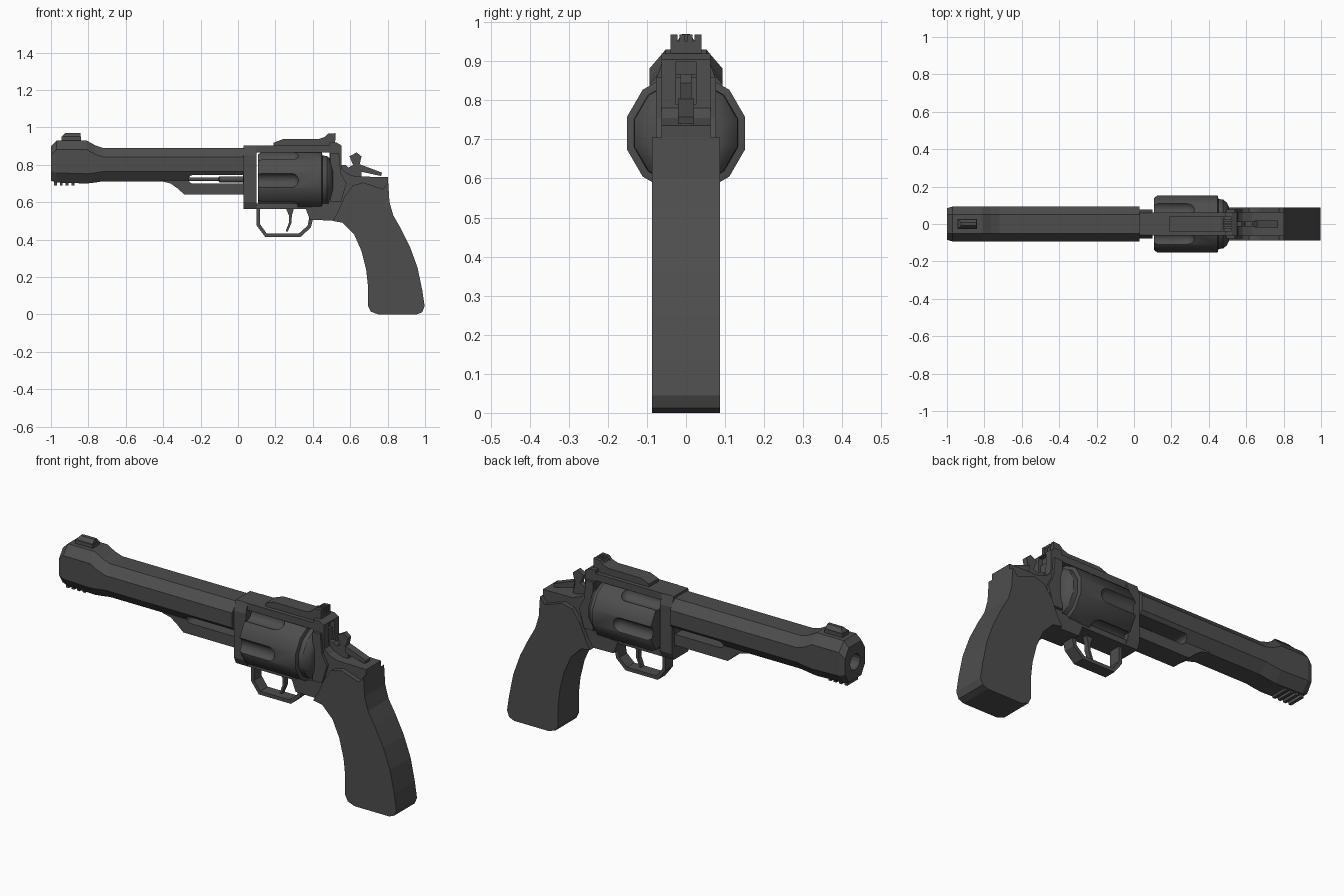
import bpy, bmesh, math

steel = bpy.data.materials.new("dark_steel")
steel.diffuse_color = (0.075, 0.075, 0.075, 1)


def finish(name, bm, smooth=None):
    bmesh.ops.recalc_face_normals(bm, faces=bm.faces)
    me = bpy.data.meshes.new(name)
    bm.to_mesh(me)
    bm.free()
    me.materials.append(steel)
    ob = bpy.data.objects.new(name, me)
    bpy.context.collection.objects.link(ob)
    if smooth:
        bpy.ops.object.select_all(action='DESELECT')
        ob.select_set(True)
        bpy.context.view_layer.objects.active = ob
        bpy.ops.object.shade_smooth_by_angle(angle=math.radians(smooth))
    return ob


def loft(name, rings, smooth=None):
    """Skin a list of matching closed rings and cap both ends."""
    bm = bmesh.new()
    rows = [[bm.verts.new(p) for p in r] for r in rings]
    n = len(rows[0])
    for a, b in zip(rows, rows[1:]):
        for i in range(n):
            bm.faces.new((a[i], a[(i + 1) % n], b[(i + 1) % n], b[i]))
    bm.faces.new(rows[0])
    bm.faces.new(rows[-1])
    return finish(name, bm, smooth)


def prism(name, pts, half, y0=0.0):
    """Side profile (x, z) extruded across the width."""
    return loft(name, [[(x, y0 + s * half, z) for x, z in pts] for s in (-1, 1)])


def box(name, x0, x1, z0, z1, half, y0=0.0):
    return prism(name, [(x0, z0), (x1, z0), (x1, z1), (x0, z1)], half, y0)


def lathe(name, prof, n, cy, cz, turn=0.0, smooth=None):
    """Profile (x, radius) turned around an axis along x."""
    ang = [2 * math.pi * (i + turn) / n for i in range(n)]
    return loft(name, [[(x, cy + r * math.cos(a), cz + r * math.sin(a)) for a in ang]
                       for x, r in prof], smooth)


def cut(ob, cutters):
    for c in cutters:
        m = ob.modifiers.new("cut", 'BOOLEAN')
        m.operation, m.solver, m.object = 'DIFFERENCE', 'EXACT', c
        bpy.context.view_layer.objects.active = ob
        bpy.ops.object.modifier_apply(modifier=m.name)


def remove(obs):
    for o in obs:
        bpy.data.objects.remove(o)


# Octagonal barrel with a flared muzzle
def octagon(x, w, z0, z1):
    c = 0.052
    q = [(c, z0), (w, z0 + 0.052), (w, z1 - 0.048), (c, z1)]
    return [(x, y, z) for y, z in q] + [(x, -y, z) for y, z in reversed(q)]


barrel = loft("barrel", [octagon(*s) for s in [
    (-1.0, 0.085, 0.715, 0.90), (-0.97, 0.093, 0.705, 0.93), (-0.81, 0.093, 0.70, 0.93),
    (-0.765, 0.093, 0.705, 0.905), (-0.72, 0.093, 0.712, 0.89), (0.03, 0.093, 0.712, 0.89)]])
lug = prism("underlug", [(-0.41, 0.73), (-0.41, 0.712), (-0.36, 0.70), (-0.325, 0.675),
                         (-0.285, 0.64), (0.035, 0.64), (0.035, 0.73)], 0.055)

# Bore and the rounded slot for the ejector rod
bore = lathe("bore_cutter", [(-1.1, 0.042), (-0.8, 0.042)], 16, 0, 0.805)
slot = prism("slot_cutter", [(0.028, 0.699), (0.028, 0.746)] +
             [(-0.24 + 0.0235 * math.cos(a), 0.7225 + 0.0235 * math.sin(a))
              for a in [math.pi * (0.5 + i / 6) for i in range(7)]], 0.2)
cut(barrel, [bore, slot])
cut(lug, [slot])
remove([bore, slot])
lathe("ejector_rod", [(-0.27, 0.010), (-0.105, 0.010), (-0.10, 0.016), (0.05, 0.016)],
      12, 0, 0.7225, smooth=40)

# Ribs below the muzzle and the front sight
for i in range(4):
    x = -0.985 + i * 0.032
    box("muzzle_rib", x, x + 0.016, 0.69, 0.72, 0.045)
loft("front_sight", [[(-0.945, -w, z), (-0.84, -w, z), (-0.84, w, z), (-0.945, w, z)]
                     for w, z in [(0.028, 0.925), (0.028, 0.95)]])
loft("front_sight_blade", [[(a, -w, z), (-0.842, -w, z), (-0.842, w, z), (a, w, z)]
                           for a, w, z in [(-0.943, 0.026, 0.948), (-0.925, 0.009, 0.97)]])

# Frame around the cylinder
loft("frame_front", [[(x, y, z) for y, z in [
    (-0.06, 0.563), (0.06, 0.563), (0.077, 0.60), (0.077, 0.85), (0.06, 0.902),
    (-0.06, 0.902), (-0.077, 0.85), (-0.077, 0.60)]] for x in (0.03, 0.10)])
box("top_strap", 0.09, 0.53, 0.865, 0.902, 0.062)
box("bottom_strap", 0.09, 0.50, 0.563, 0.592, 0.06)
rear = prism("frame_rear", [
    (0.485, 0.59), (0.36, 0.57), (0.385, 0.505), (0.62, 0.50), (0.72, 0.60), (0.80, 0.62),
    (0.803, 0.735), (0.63, 0.737), (0.58, 0.755), (0.555, 0.78), (0.552, 0.905),
    (0.525, 0.92), (0.49, 0.92)], 0.063)
hammer_slot = box("hammer_slot_cutter", 0.525, 0.60, 0.79, 0.898, 0.026)
cut(rear, [hammer_slot])
remove([hammer_slot])
prism("frame_cheek", [(0.495, 0.60), (0.55, 0.60), (0.58, 0.70), (0.55, 0.755),
                      (0.54, 0.86), (0.495, 0.86)], 0.077)

# Fluted twelve-sided cylinder
drum = lathe("cylinder", [(0.108, 0.145), (0.125, 0.157), (0.447, 0.157), (0.452, 0.14)],
             12, 0, 0.716, 0.5)
flutes = []
for i in range(6):
    a = math.pi * i / 3
    tip = [(0.285 + 0.04 * math.sin(t), 0.04 * math.cos(t))
           for t in [math.pi / 2 * k / 5 * 0.97 for k in range(6)]]
    flutes.append(lathe("flute_cutter", [(0.05, 0.04)] + tip, 16,
                        0.163 * math.cos(a), 0.716 + 0.163 * math.sin(a), 0.5))
cut(drum, flutes)
remove(flutes)
bpy.ops.object.select_all(action='DESELECT')
drum.select_set(True)
bpy.context.view_layer.objects.active = drum
bpy.ops.object.shade_smooth_by_angle(angle=math.radians(35))
lathe("recoil_shield", [(0.45, 0.138), (0.475, 0.136), (0.495, 0.12), (0.507, 0.095)],
      12, 0, 0.716, 0.5, smooth=32)

# Rear sight with notched blade
prism("rear_sight", [(0.19, 0.895), (0.19, 0.918), (0.24, 0.937), (0.43, 0.937),
                     (0.475, 0.952), (0.518, 0.952), (0.518, 0.895)], 0.04)
for y, h in [(-0.031, 0.009), (-0.010, 0.006), (0.010, 0.006), (0.031, 0.009)]:
    prism("rear_sight_post", [(0.46, 0.945), (0.48, 0.966), (0.52, 0.969), (0.52, 0.93)], h, y)

# Hammer
prism("hammer", [(0.53, 0.80), (0.53, 0.74), (0.66, 0.73), (0.66, 0.765), (0.65, 0.80),
                 (0.66, 0.845), (0.634, 0.866), (0.596, 0.845), (0.615, 0.80),
                 (0.59, 0.785), (0.575, 0.80)], 0.014)
prism("hammer_spur", [(0.645, 0.805), (0.77, 0.758), (0.765, 0.74), (0.65, 0.765)], 0.02)

# Trigger guard: outer path with matching inner path
outer = [(0.10, 0.57), (0.10, 0.475), (0.145, 0.415), (0.335, 0.415), (0.39, 0.465), (0.405, 0.53)]
inner = [(0.118, 0.57), (0.118, 0.482), (0.153, 0.434), (0.327, 0.434), (0.372, 0.474), (0.383, 0.53)]
prism("trigger_guard", outer + inner[::-1], 0.032)
prism("trigger", [(0.255, 0.57), (0.272, 0.53), (0.272, 0.49), (0.255, 0.445), (0.266, 0.443),
                  (0.286, 0.49), (0.288, 0.53), (0.30, 0.57)], 0.013)

# Grip
prism("grip", [
    (0.505, 0.50), (0.56, 0.49), (0.62, 0.43), (0.66, 0.34), (0.685, 0.24), (0.695, 0.15),
    (0.695, 0.045), (0.71, 0.015), (0.75, 0.0), (0.955, 0.0), (0.985, 0.012), (0.998, 0.045),
    (0.985, 0.13), (0.96, 0.25), (0.92, 0.36), (0.87, 0.46), (0.83, 0.53), (0.81, 0.60),
    (0.803, 0.705), (0.775, 0.67), (0.73, 0.685), (0.67, 0.705), (0.615, 0.69),
    (0.57, 0.63), (0.535, 0.55)], 0.087)
